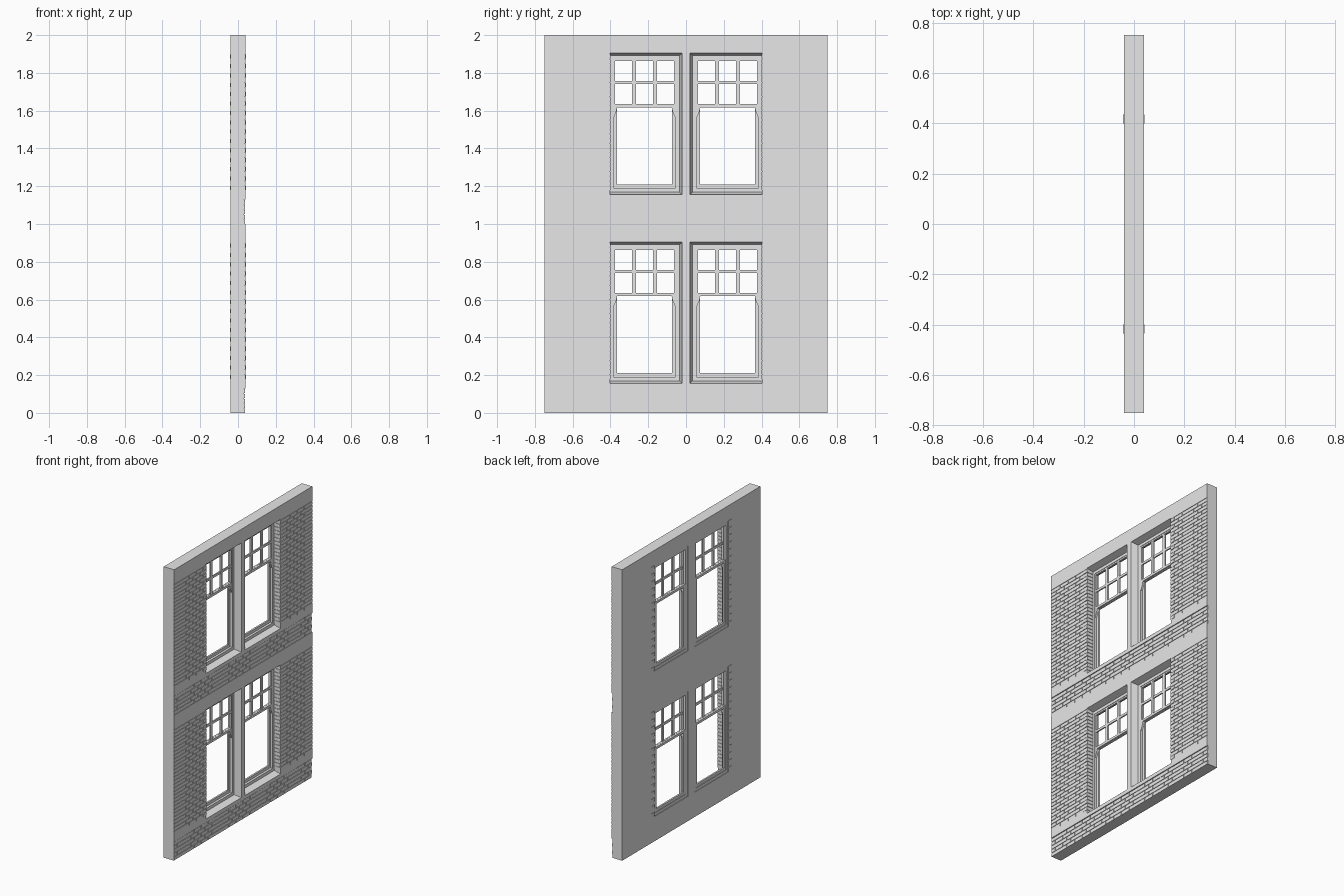
import bpy
import bmesh

if "Cube" in bpy.data.objects:
    bpy.data.objects.remove(bpy.data.objects["Cube"])

GREY = (0.8, 0.8, 0.8, 1)
mat = bpy.data.materials.new("plain_grey")
mat.use_nodes = True
mat.diffuse_color = GREY
mat.node_tree.nodes["Principled BSDF"].inputs["Base Color"].default_value = GREY

BACK, FACE = -0.04, 0.04
HALF = 0.75
JAMB = 0.4            # outer brick jamb of each window
SILL, HEAD = 0.18, 0.9
MORTAR = 0.0035


def loft(bm, rings):
    """Closed solid through rings (x, y0, y1, z0, z1), from back to front."""
    loops = [[bm.verts.new((x, y, z)) for y, z in
              ((y0, z0), (y1, z0), (y1, z1), (y0, z1))]
             for x, y0, y1, z0, z1 in rings]
    bm.faces.new(loops[0][::-1])
    bm.faces.new(loops[-1])
    for a, b in zip(loops, loops[1:]):
        for i in range(4):
            j = (i + 1) % 4
            bm.faces.new((a[i], a[j], b[j], b[i]))


def box(bm, x0, x1, y0, y1, z0, z1):
    y0, y1 = sorted((y0, y1))
    loft(bm, [(x0, y0, y1, z0, z1), (x1, y0, y1, z0, z1)])


def prism(bm, x0, x1, outline):
    """Flat outline in (y, z) extruded along x."""
    verts = [bm.verts.new((x0, y, z)) for y, z in outline]
    face = bm.faces.new(verts)
    moved = bmesh.ops.extrude_face_region(bm, geom=[face])["geom"]
    bmesh.ops.translate(bm, vec=(x1 - x0, 0, 0),
                        verts=[v for v in moved if isinstance(v, bmesh.types.BMVert)])


def finish(bm, name, cutter=False):
    bmesh.ops.recalc_face_normals(bm, faces=bm.faces)
    mesh = bpy.data.meshes.new(name)
    bm.to_mesh(mesh)
    bm.free()
    mesh.materials.append(mat)
    obj = bpy.data.objects.new(name, mesh)
    bpy.context.collection.objects.link(obj)
    if cutter:
        obj.hide_render = True
        obj.hide_set(True)
        obj.display_type = 'WIRE'
    return obj


# Wall slab
bm = bmesh.new()
box(bm, BACK, FACE, -HALF, HALF, 0, 2)
wall = finish(bm, "wall")

# Window openings: straight at the back, splayed sill, head and mullion in front
openings = bmesh.new()
recesses = bmesh.new()
for floor in (0, 1):
    for side in (-1, 1):
        rings = []
        for x, spread in ((-0.06, 0), (-0.01, 0), (0.06, 0.021)):
            y0, y1 = sorted((side * (0.035 - spread), side * (JAMB + MORTAR)))
            rings.append((x, y0, y1, floor + 0.17 - spread, floor + 0.89 + spread))
        loft(openings, rings)
        # Mortar bed beside the windows
        box(recesses, FACE - MORTAR, 0.1, side * 0.39, side * 0.8,
            floor + SILL, floor + HEAD)
    # Mortar bed below the sill course
    box(recesses, 0.033, 0.1, -0.8, 0.8, floor - 0.1 * (floor == 0), floor + 0.13)

for cutter in (finish(openings, "window_opening_cutter", True),
               finish(recesses, "brick_bed_cutter", True)):
    mod = wall.modifiers.new(cutter.name, 'BOOLEAN')
    mod.operation = 'DIFFERENCE'
    mod.solver = 'EXACT'
    mod.object = cutter


def course(bm, start, end, first, z0, z1, face, side=1):
    """One row of bricks; yields nothing, trims the last brick."""
    length, y = first, start
    while y < end - 0.01:
        stop = min(y + length, end + MORTAR)
        back = 0.02
        if start == JAMB and y == start:      # jamb bricks run through the wall
            header = first < 0.05
            back = -0.043 if header else -0.038
            front = 0.042 if header else face
        else:
            front = face
        box(bm, back, front, side * y, side * (stop - MORTAR), z0, z1 - MORTAR)
        y += length
        length = 0.075


# Brick courses
pier = bmesh.new()
base = bmesh.new()
for floor in (0, 1):
    rows = 29
    step = (HEAD - SILL) / rows
    for row in range(rows):
        z = floor + SILL + row * step
        for side in (-1, 1):
            course(pier, JAMB, HALF, 0.075 if row % 2 else 0.0375,
                   z, z + step, FACE, side)
    for row in range(5):
        z = floor + row * 0.026
        course(base, -HALF, HALF, 0.0375 if row % 2 else 0.075,
               z, z + 0.026, 0.037)
finish(pier, "pier_bricks")
finish(base, "base_bricks")


def rectangle(bm, x0, x1, side, outer, inner):
    """Frame of four members between two (y0, y1, z0, z1) rectangles."""
    a, b, c, d = outer
    e, f, g, h = inner
    box(bm, x0, x1, side * a, side * e, c, d)
    box(bm, x0, x1, side * f, side * b, c, d)
    box(bm, x0, x1, side * e, side * f, c, g)
    box(bm, x0, x1, side * e, side * f, h, d)


# Sash windows
for floor, level in ((0, "lower"), (1, "upper")):
    for side, hand in ((-1, "right"), (1, "left")):
        tag = f"{level}_{hand}"
        lift = floor

        bm = bmesh.new()
        rectangle(bm, -0.036, -0.005, side,
                  (0.034, JAMB + 0.002, lift + 0.169, lift + 0.891),
                  (0.055, 0.384, lift + 0.19, lift + 0.872))
        finish(bm, f"window_frame_{tag}")

        # Top sash with glazing bars and horns
        bm = bmesh.new()
        rectangle(bm, -0.02, -0.008, side,
                  (0.05, 0.39, lift + 0.618, lift + 0.88),
                  (0.063, 0.376, lift + 0.634, lift + 0.862))
        for y in (0.164, 0.275):
            box(bm, -0.019, -0.009, side * (y - 0.01), side * (y + 0.01),
                lift + 0.63, lift + 0.865)
        box(bm, -0.0185, -0.0095, side * 0.06, side * 0.38,
            lift + 0.74, lift + 0.756)
        for y, inward in ((0.05, 1), (0.39, -1)):
            prism(bm, -0.02, -0.008,
                  [(side * (y + inward * w), lift + z) for w, z in
                   ((0, 0.618), (0.026, 0.618), (0.021, 0.595),
                    (0.008, 0.565), (0, 0.565))])
        finish(bm, f"top_sash_{tag}")

        # Bottom sash
        bm = bmesh.new()
        rectangle(bm, -0.033, -0.021, side,
                  (0.05, 0.39, lift + 0.185, lift + 0.634),
                  (0.074, 0.365, lift + 0.21, lift + 0.618))
        finish(bm, f"bottom_sash_{tag}")
